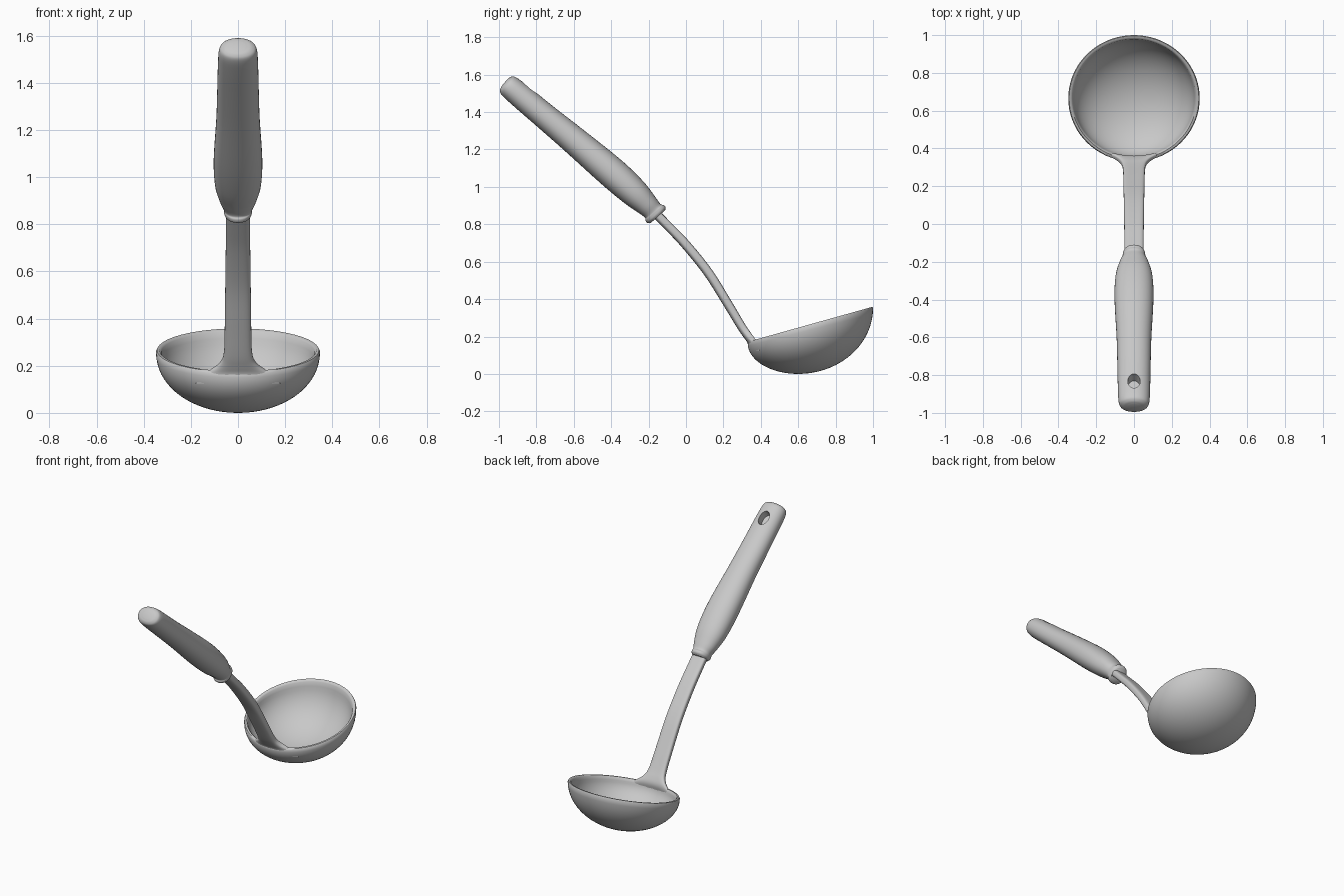
import bpy, bmesh
from math import sin, cos, pi, radians, copysign
from mathutils import Vector, Matrix

if "Cube" in bpy.data.objects:
    bpy.data.objects.remove(bpy.data.objects["Cube"], do_unlink=True)

GREY = (0.58, 0.58, 0.58, 1)
grey = bpy.data.materials.new("plain grey")
grey.use_nodes = True
grey.diffuse_color = GREY
grey.node_tree.nodes["Principled BSDF"].inputs["Base Color"].default_value = GREY


def finish(name, bm, angle=50):
    bmesh.ops.recalc_face_normals(bm, faces=bm.faces)
    mesh = bpy.data.meshes.new(name)
    bm.to_mesh(mesh)
    bm.free()
    mesh.materials.append(grey)
    ob = bpy.data.objects.new(name, mesh)
    bpy.context.collection.objects.link(ob)
    smooth(ob, angle)
    return ob


def smooth(ob, angle):
    bpy.ops.object.select_all(action='DESELECT')
    ob.select_set(True)
    bpy.context.view_layer.objects.active = ob
    bpy.ops.object.shade_smooth_by_angle(angle=radians(angle))


def bridge(bm, rings):
    n = len(rings[0])
    for a, b in zip(rings, rings[1:]):
        for i in range(n):
            j = (i + 1) % n
            bm.faces.new((a[i], a[j], b[j], b[i]))


def spline(points, steps):
    # Catmull-Rom through stations of (y, z, half width, half thickness)
    p = [Vector(q) for q in points]
    p = [2 * p[0] - p[1]] + p + [2 * p[-1] - p[-2]]
    out = []
    for a, b, c, d in zip(p, p[1:], p[2:], p[3:]):
        for k in range(steps):
            t = k / steps
            out.append(0.5 * (2 * b + (c - a) * t + (2 * a - 5 * b + 4 * c - d) * t**2
                              + (3 * b - a - 3 * c + d) * t**3))
    return out + [p[-2]]


def loft(name, stations, power=1.0, bend=0.0, sides=40, steps=5):
    bm = bmesh.new()
    pts = spline(stations, steps)
    rings = []
    for i, p in enumerate(pts):
        q, r = pts[max(i - 1, 0)], pts[min(i + 1, len(pts) - 1)]
        tangent = Vector((0, r[0] - q[0], r[1] - q[1])).normalized()
        normal = Vector((1, 0, 0)).cross(tangent)
        ring = []
        for k in range(sides):
            a = 2 * pi * k / sides
            c, s = cos(a), sin(a)
            x = p[2] * copysign(abs(c)**power, c)
            h = p[3] * copysign(abs(s)**power, s)
            co = Vector((x, p[0] + bend * x * x, p[1])) + normal * h
            ring.append(bm.verts.new(co))
        rings.append(ring)
    bridge(bm, rings)
    bm.faces.new(rings[0])
    bm.faces.new(rings[-1])
    return finish(name, bm)


# Bowl: tilted rim, deepest point set towards the handle
def bowl_point(a, phi, scale, floor, lift=0.0):
    rx = 0.348 * scale * cos(a)
    ry = 0.665 + 0.335 * scale * sin(a)
    rim = 0.175 + 0.28 * (ry - 0.37) + lift
    return (rx * sin(phi), 0.6 + (ry - 0.6) * sin(phi),
            floor + (rim - floor) * (1 - cos(phi)))


bm = bmesh.new()
N, M = 72, 18
layers = [(pi / 2 * k / M, 1.0, 0.0, 0.0) for k in range(1, M + 1)]
layers += [(pi / 2, 0.987, 0.0, 0.008), (pi / 2, 0.955, 0.0, 0.008), (pi / 2, 0.935, 0.0, 0.0)]
layers += [(pi / 2 * k / M, 0.925, 0.03, 0.0) for k in range(M - 1, 0, -1)]
rings = [[bm.verts.new(bowl_point(2 * pi * i / N, *lay)) for i in range(N)] for lay in layers]
bridge(bm, rings)
for ring, z in ((rings[0], 0.0), (rings[-1], 0.03)):
    pole = bm.verts.new((0, 0.6, z))
    for i in range(N):
        bm.faces.new((ring[i], ring[(i + 1) % N], pole))
finish("bowl", bm)

# Flat neck flaring into the bowl's rim
loft("neck", [
    (-0.20, 0.895, 0.050, 0.024),
    (-0.10, 0.795, 0.051, 0.024),
    (0.00, 0.690, 0.052, 0.025),
    (0.12, 0.540, 0.054, 0.025),
    (0.22, 0.380, 0.056, 0.024),
    (0.295, 0.255, 0.060, 0.023),
    (0.325, 0.210, 0.078, 0.022),
    (0.342, 0.180, 0.120, 0.019),
    (0.346, 0.150, 0.165, 0.012),
    (0.347, 0.125, 0.180, 0.006),
], power=0.6, bend=1.45)

# Rounded grip with a small collar at its lower end
grip = loft("grip", [
    (-0.970, 1.558, 0.030, 0.024),
    (-0.964, 1.553, 0.062, 0.047),
    (-0.945, 1.537, 0.080, 0.061),
    (-0.88, 1.483, 0.085, 0.066),
    (-0.75, 1.374, 0.088, 0.069),
    (-0.60, 1.250, 0.092, 0.075),
    (-0.40, 1.080, 0.103, 0.083),
    (-0.28, 0.972, 0.098, 0.077),
    (-0.21, 0.905, 0.078, 0.062),
    (-0.178, 0.872, 0.062, 0.055),
    (-0.168, 0.861, 0.060, 0.064),
    (-0.158, 0.850, 0.058, 0.064),
    (-0.150, 0.841, 0.050, 0.052),
], power=0.92)

# Oval hanging recess in the top of the grip
bm = bmesh.new()
place = (Matrix.Translation((0, -0.835, 1.522)) @ Matrix.Rotation(radians(-40), 4, 'X')
         @ Matrix.Diagonal((0.033, 0.048, 0.1, 1)))
bmesh.ops.create_cone(bm, cap_ends=True, segments=32, radius1=1, radius2=1, depth=1, matrix=place)
cutter = finish("recess_cutter", bm)
cutter.hide_render = True
cut = grip.modifiers.new("recess", 'BOOLEAN')
cut.operation = 'DIFFERENCE'
cut.solver = 'EXACT'
cut.object = cutter
bpy.context.view_layer.objects.active = grip
bpy.ops.object.modifier_apply(modifier=cut.name)
bpy.data.objects.remove(cutter, do_unlink=True)
smooth(grip, 50)
